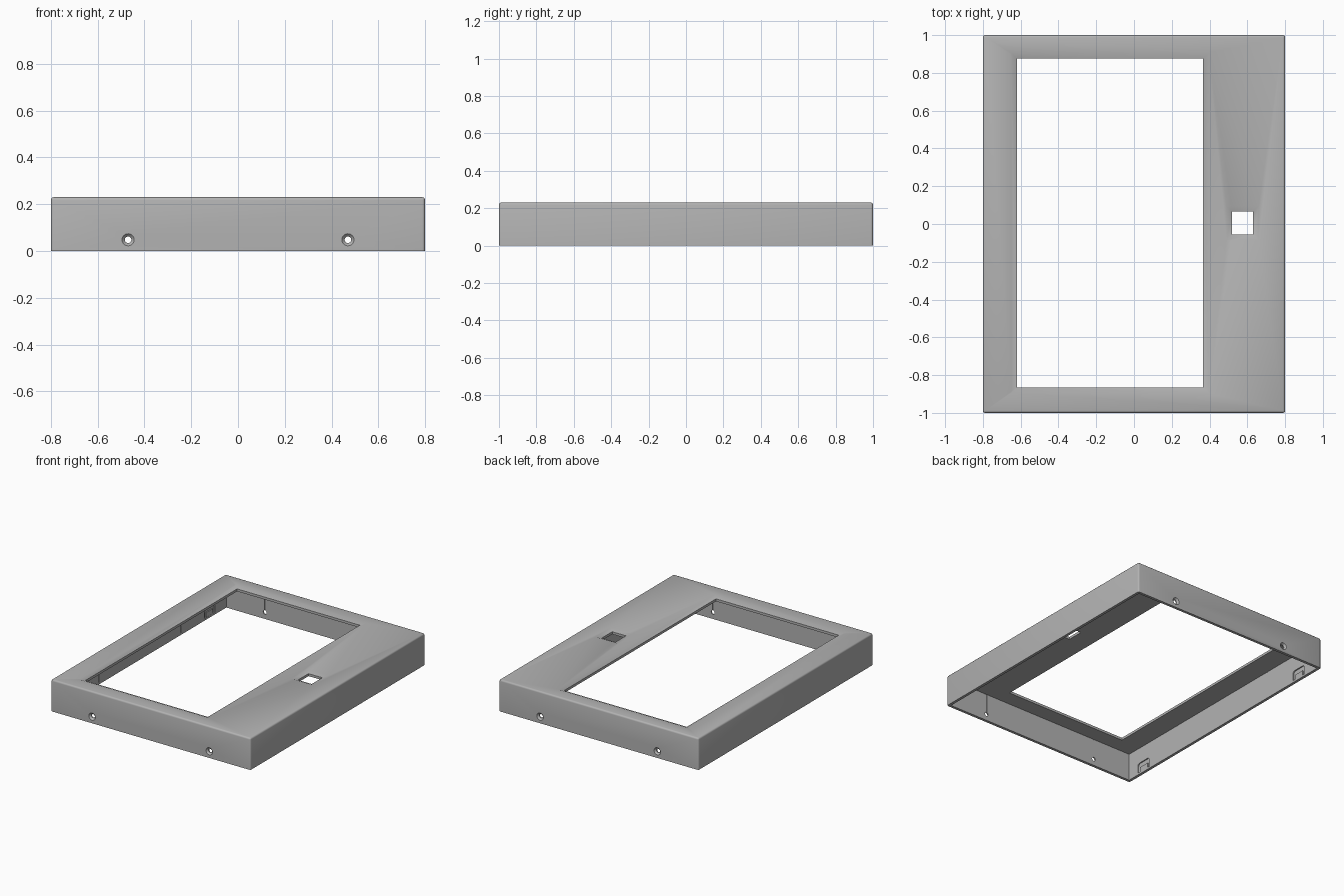
import bpy, bmesh, math
from mathutils import Matrix, Vector

if "Cube" in bpy.data.objects:
    bpy.data.objects.remove(bpy.data.objects["Cube"], do_unlink=True)

W, D, H = 1.6, 2.0, 0.23      # overall size
WALL, PLATE = 0.02, 0.03      # side wall and top plate thickness

grey = bpy.data.materials.new("plain grey")
grey.use_nodes = True
grey.diffuse_color = (0.45, 0.45, 0.45, 1)
grey.node_tree.nodes["Principled BSDF"].inputs["Base Color"].default_value = (0.45, 0.45, 0.45, 1)


def make(name, bm):
    bmesh.ops.recalc_face_normals(bm, faces=bm.faces)
    mesh = bpy.data.meshes.new(name)
    bm.to_mesh(mesh)
    bm.free()
    mesh.materials.append(grey)
    obj = bpy.data.objects.new(name, mesh)
    bpy.context.collection.objects.link(obj)
    return obj


def box_bm(lo, hi):
    bm = bmesh.new()
    lo, hi = Vector(lo), Vector(hi)
    size = hi - lo
    bmesh.ops.create_cube(bm, size=1, matrix=Matrix.Translation((lo + hi) / 2) @ Matrix.Diagonal((*size, 1)))
    return bm


def box(name, lo, hi):
    return make(name, box_bm(lo, hi))


def select_only(obj):
    bpy.ops.object.select_all(action="DESELECT")
    obj.select_set(True)
    bpy.context.view_layer.objects.active = obj


def cut(target, cutter):
    mod = target.modifiers.new("cut", "BOOLEAN")
    mod.operation, mod.solver, mod.object = "DIFFERENCE", "EXACT", cutter
    select_only(target)
    bpy.ops.object.modifier_apply(modifier=mod.name)
    bpy.data.objects.remove(cutter, do_unlink=True)


def cut_opening(target, x0, x1, y0, y1, slope=0.03, drop=0.012):
    """Straight opening with a sloped lead-in around its upper edge."""
    cut(target, box("opening_cutter", (x0, y0, H - 0.1), (x1, y1, H + 0.1)))
    bm = box_bm((x0, y0, H - drop), (x1, y1, H + drop))
    for v in bm.verts:
        if v.co.z > H:
            v.co.x += math.copysign(2 * slope, v.co.x - (x0 + x1) / 2)
            v.co.y += math.copysign(2 * slope, v.co.y - (y0 + y1) / 2)
    cut(target, make("slope_cutter", bm))


def cone_cutter(x, y0, y1, r0, r1):
    bm = bmesh.new()
    place = Matrix.Translation((x, (y0 + y1) / 2, 0.048)) @ Matrix.Rotation(-math.pi / 2, 4, "X")
    bmesh.ops.create_cone(bm, cap_ends=True, segments=24, radius1=r0, radius2=r1,
                          depth=y1 - y0, matrix=place)
    return make("screw_cutter", bm)


# Outer body with rounded top and corner edges
bm = box_bm((-W / 2, -D / 2, 0), (W / 2, D / 2, H))
rounded = [e for e in bm.edges if max(v.co.z for v in e.verts) > H / 2]
bmesh.ops.bevel(bm, geom=rounded, offset=0.012, segments=3, profile=0.5, affect="EDGES")
frame = make("bezel_frame", bm)

# Hollow underside
ix, iy = W / 2 - WALL, D / 2 - WALL
cut(frame, box("hollow_cutter", (-ix, -iy, -0.1), (ix, iy, H - PLATE)))

# Screen window and small sensor opening
cut_opening(frame, -0.62, 0.365, -0.865, 0.875)
cut_opening(frame, 0.52, 0.63, -0.055, 0.065)

# Countersunk screw holes, with a fine groove above each on the inside
for side in (-1, 1):
    for x in (-0.47, 0.47):
        a, b = sorted((side * (iy - 0.05), side * (iy + 0.05)))
        cut(frame, cone_cutter(x, a, b, 0.014, 0.014))
        a, b = sorted((side * (D / 2 - 0.012), side * (D / 2 + 0.012)))
        wide, narrow = 0.038, 0.014
        cut(frame, cone_cutter(x, a, b, *((wide, narrow) if side < 0 else (narrow, wide))))
        a, b = sorted((side * (iy - 0.01), side * (iy + 0.004)))
        cut(frame, box("groove_cutter", (x - 0.003, a, 0.06), (x + 0.003, b, H - PLATE)))

# Long walls: fine grooves and shallow latch pockets
for side in (-1, 1):
    a, b = sorted((side * (ix - 0.01), side * (ix + 0.004)))
    for y in (-0.48, 0.46):
        cut(frame, box("groove_cutter", (a, y - 0.003, 0.015), (b, y + 0.003, H - PLATE)))
    a, b = sorted((side * (ix - 0.01), side * (ix + 0.008)))
    for y in (-0.83, 0.79):
        bm = box_bm((a, y - 0.06, 0.015), (b, y + 0.06, 0.085))
        tops = [e for e in bm.edges if abs(e.verts[0].co.x - e.verts[1].co.x) > 0.01
                and e.verts[0].co.z > 0.05]
        bmesh.ops.bevel(bm, geom=tops, offset=0.02, segments=4, profile=0.5, affect="EDGES")
        cut(frame, make("pocket_cutter", bm))
        # Latch tongue inside the pocket
        c, d = sorted((side * (ix + 0.001), side * (ix + 0.009)))
        box("latch_tongue", (c, y - 0.04, 0.014), (d, y + 0.04, 0.05))

select_only(frame)
bpy.ops.object.shade_smooth_by_angle(angle=math.radians(35))
